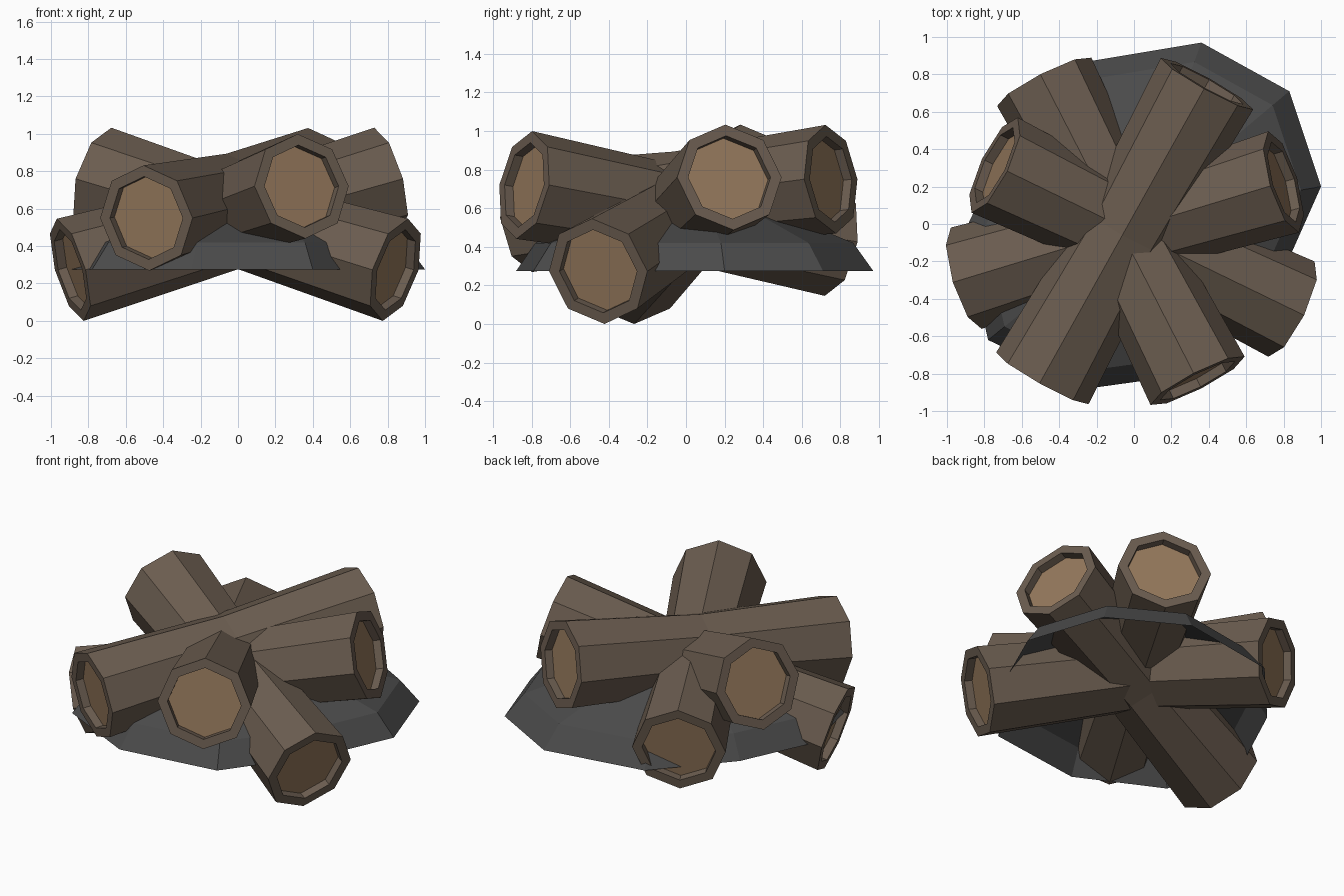
import bpy, bmesh, math
from mathutils import Vector

if "Cube" in bpy.data.objects:
    bpy.data.objects.remove(bpy.data.objects["Cube"])


def material(name, rgb):
    m = bpy.data.materials.new(name)
    m.diffuse_color = (*rgb, 1)
    m.use_nodes = True
    m.node_tree.nodes["Principled BSDF"].inputs["Base Color"].default_value = m.diffuse_color
    return m


BARK = material("bark", (0.147, 0.109, 0.080))
WOOD = material("cut_wood", (0.30, 0.19, 0.107))
ASH = material("ash", (0.07, 0.07, 0.07))


def finish(name, bm, mats):
    bmesh.ops.recalc_face_normals(bm, faces=bm.faces[:])
    me = bpy.data.meshes.new(name)
    bm.to_mesh(me)
    bm.free()
    for m in mats:
        me.materials.append(m)
    ob = bpy.data.objects.new(name, me)
    bpy.context.collection.objects.link(ob)
    return ob


def bridge(bm, a, b):
    n = len(a)
    for i in range(n):
        bm.faces.new((a[i], a[(i + 1) % n], b[(i + 1) % n], b[i]))


def log(name, high, low, r=0.283, waist=0.245, rim=0.06, depth=0.05):
    """Eight-sided log, slightly thinner at the middle, with recessed cut ends."""
    high, low = Vector(high), Vector(low)
    axis = (high - low).normalized()
    side = axis.cross(Vector((0, 0, 1))).normalized()
    up = side.cross(axis)
    bm = bmesh.new()

    def ring(c, rad):
        return [bm.verts.new(c + side * rad * math.sin(i * math.pi / 4)
                             + up * rad * math.cos(i * math.pi / 4)) for i in range(8)]

    q = r - rim
    rings = [ring(low + axis * depth, q), ring(low, q), ring(low, r),
             ring((high + low) / 2, waist),
             ring(high, r), ring(high, q), ring(high - axis * depth, q)]
    for a, b in zip(rings, rings[1:]):
        bridge(bm, a, b)
    for cap in (rings[0], rings[-1]):
        bm.faces.new(cap).material_index = 1
    return finish(name, bm, (BARK, WOOD))


# Four crossed logs, each given by its high and low end
log("top_log", (0.39, 0.75, 0.75), (-0.49, -0.825, 0.55))
log("front_log", (0.34, -0.838, 0.72), (-0.48, 0.76, 0.425))
log("left_log", (-0.745, 0.315, 0.76), (0.842, -0.455, 0.273))
log("right_log", (0.80, 0.225, 0.76), (-0.897, -0.29, 0.273))

# Low, uneven ash mound, open underneath
OUTLINE = [(0.36, 0.97), (-0.30, 0.86), (-0.69, 0.42), (-0.91, -0.05), (-0.78, -0.62),
           (-0.25, -0.88), (0.40, -0.79), (0.80, -0.25), (1.0, 0.2), (0.83, 0.71)]
bm = bmesh.new()
mound = [[bm.verts.new((0.02 + (x - 0.02) * s, 0.03 + (y - 0.03) * s, z)) for x, y in OUTLINE]
         for s, z in ((1, 0.275), (0.89, 0.42), (0.45, 0.59))]
for a, b in zip(mound, mound[1:]):
    bridge(bm, a, b)
bm.faces.new(mound[-1])
finish("ash_mound", bm, (ASH,))
